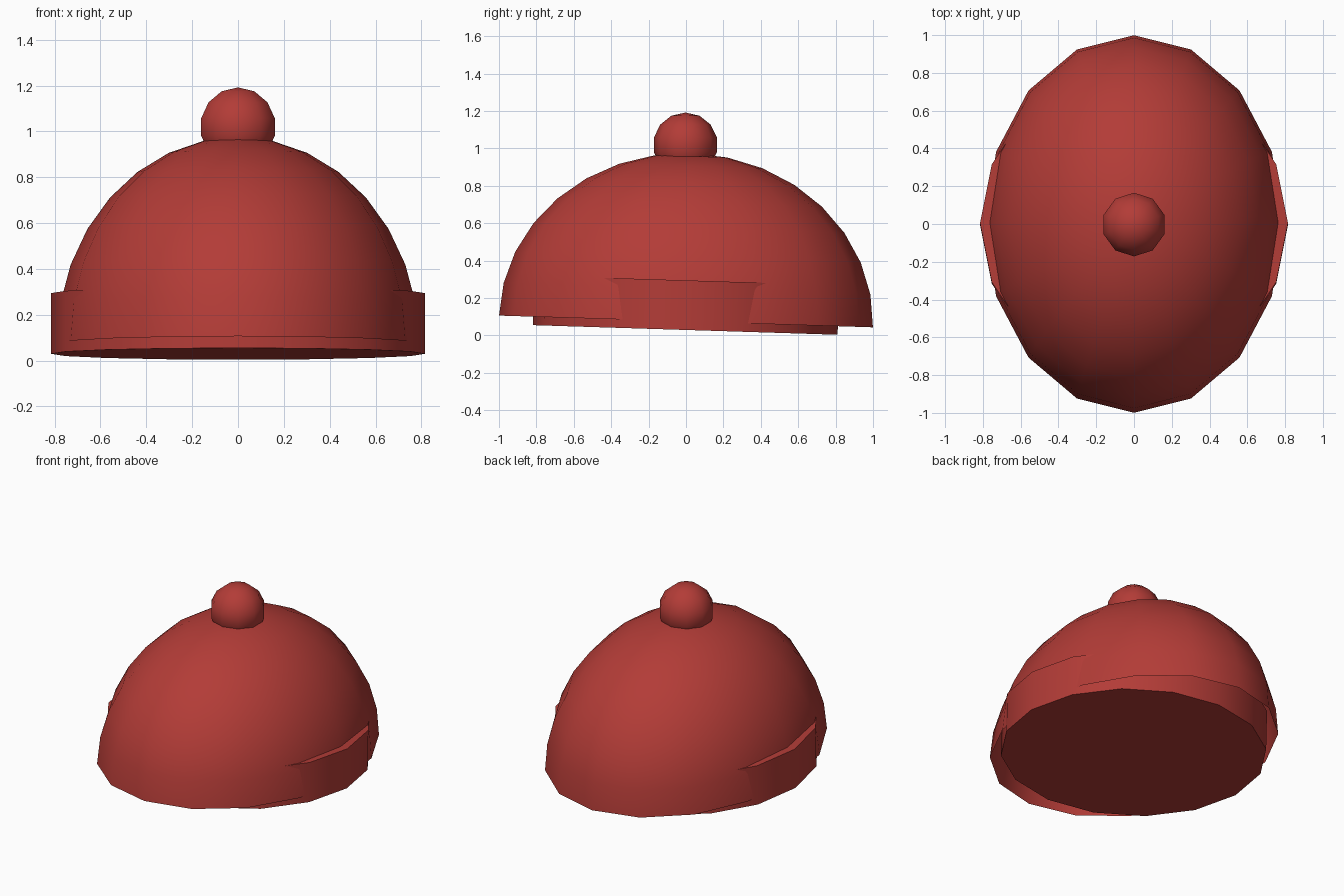
import bpy, bmesh, math
from mathutils import Matrix

if "Cube" in bpy.data.objects:
    bpy.data.objects.remove(bpy.data.objects["Cube"])

TILT = math.radians(-1.8)   # dome and band lean slightly toward the back

red = bpy.data.materials.new("red_wool")
red.diffuse_color = (0.45, 0.045, 0.038, 1)
red.use_nodes = True
red.node_tree.nodes["Principled BSDF"].inputs["Base Color"].default_value = red.diffuse_color


def finish(bm, name, loc, tilt, smooth_angle):
    mesh = bpy.data.meshes.new(name)
    bm.to_mesh(mesh)
    bm.free()
    obj = bpy.data.objects.new(name, mesh)
    bpy.context.collection.objects.link(obj)
    obj.location = loc
    obj.rotation_euler.x = tilt
    mesh.materials.append(red)
    bpy.ops.object.select_all(action='DESELECT')
    obj.select_set(True)
    bpy.context.view_layer.objects.active = obj
    bpy.ops.object.shade_smooth_by_angle(angle=math.radians(smooth_angle))
    return obj


# Crown: open upper half of a stretched sphere
bm = bmesh.new()
bmesh.ops.create_uvsphere(bm, u_segments=16, v_segments=16, radius=1)
low = [v for v in bm.verts if v.co.z < -0.01]
bmesh.ops.delete(bm, geom=low, context='VERTS')
bmesh.ops.scale(bm, vec=(0.79, 1.0, 0.9), verts=bm.verts)
finish(bm, "hat_crown", (0, 0, 0.075), TILT, 60)

# Round headband, poking out at both sides and just below the crown
bm = bmesh.new()
bmesh.ops.create_cone(bm, cap_ends=True, segments=16, radius1=0.815,
                      radius2=0.815, depth=0.265)
finish(bm, "headband", (0, 0, 0.162), TILT, 40)

# Bobble on top
bm = bmesh.new()
bmesh.ops.create_uvsphere(bm, u_segments=10, v_segments=7, radius=0.173)
finish(bm, "bobble", (0, -0.003, 1.019), 0, 60)
